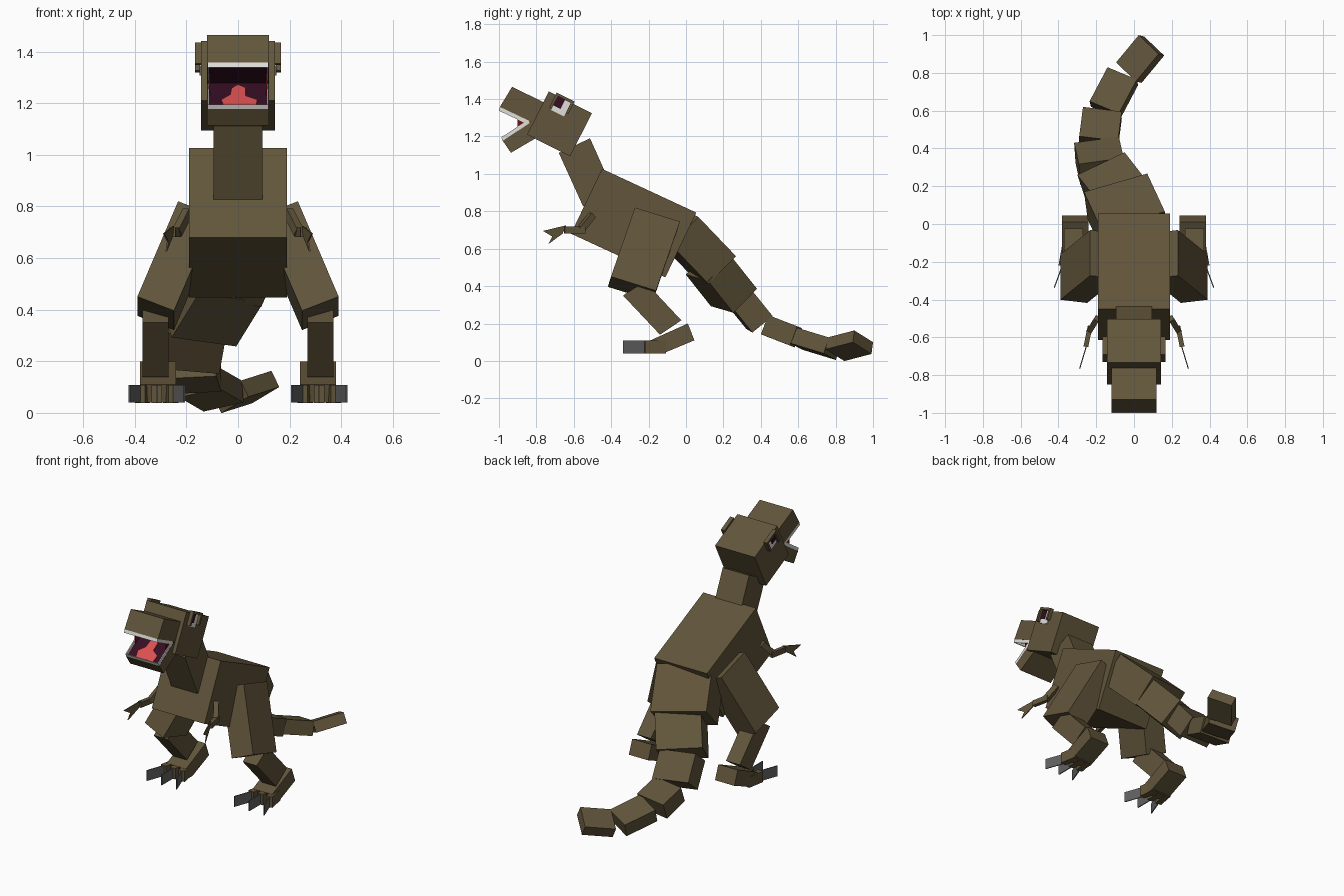
import bpy, bmesh, math
from mathutils import Vector as V

if "Cube" in bpy.data.objects:
    bpy.data.objects.remove(bpy.data.objects["Cube"])


def mat(name, r, g, b):
    m = bpy.data.materials.new(name)
    m.diffuse_color = (r, g, b, 1)
    m.use_nodes = True
    m.node_tree.nodes["Principled BSDF"].inputs["Base Color"].default_value = m.diffuse_color
    return m


HIDE = mat("brown hide", 0.12, 0.09, 0.043)
TOOTH = mat("tooth white", 0.75, 0.74, 0.70)
CLAW = mat("claw grey", 0.12, 0.12, 0.12)
MOUTH = mat("mouth purple", 0.035, 0.004, 0.016)
CHEEK = mat("cheek red", 0.16, 0.006, 0.008)
TONGUE = mat("tongue red", 0.72, 0.08, 0.08)


def mesh_object(name, verts, faces, mats, idx=None):
    bm = bmesh.new()
    vs = [bm.verts.new(v) for v in verts]
    for i, f in enumerate(faces):
        face = bm.faces.new([vs[k] for k in f])
        face.material_index = idx.get(i, 0) if idx else 0
    bmesh.ops.recalc_face_normals(bm, faces=bm.faces)
    me = bpy.data.meshes.new(name)
    bm.to_mesh(me)
    bm.free()
    for m in mats:
        me.materials.append(m)
    ob = bpy.data.objects.new(name, me)
    bpy.context.collection.objects.link(ob)
    return ob


def prism(name, yz, x0, x1, m=HIDE, painted=None, paint=None):
    """Side profile in (y, z) extruded from x0 to x1; one edge face may be painted."""
    n = len(yz)
    verts = [(x, y, z) for x in (x0, x1) for y, z in yz]
    faces = [(i, (i + 1) % n, n + (i + 1) % n, n + i) for i in range(n)]
    faces += [tuple(range(n)), tuple(range(n, 2 * n))]
    return mesh_object(name, verts, faces, [m, paint or m], {painted: 1})


def block(name, corner, u, v, w, m=HIDE, s=1):
    """Box from a corner and three edge vectors; s=-1 mirrors it in x."""
    c, u, v, w = V(corner), V(u), V(v), V(w)
    verts = [c, c + u, c + u + v, c + v]
    verts += [p + w for p in verts]
    verts = [(p.x * s, p.y, p.z) for p in verts]
    faces = [(0, 1, 2, 3), (4, 5, 6, 7), (0, 1, 5, 4), (1, 2, 6, 5), (2, 3, 7, 6), (3, 0, 4, 7)]
    return mesh_object(name, verts, faces, [m])


def beam(name, p0, p1, width, height, m=HIDE, s=1):
    """Box running from p0 to p1."""
    p0, p1 = V(p0), V(p1)
    d = p1 - p0
    side = d.cross(V((0, 0, 1))).normalized() * width
    up = side.cross(d).normalized() * height
    return block(name, p0 - side / 2 - up / 2, d, side, up, m, s)


# Body, neck and head
prism("body", [(-0.449, 1.027), (0.055, 0.793), (-0.11, 0.447), (-0.615, 0.68)], -0.19, 0.19)
prism("neck", [(-0.513, 1.19), (-0.68, 1.112), (-0.55, 0.826), (-0.385, 0.903)], -0.095, 0.095)
prism("head", [(-0.733, 1.441), (-0.503, 1.324), (-0.62, 1.094), (-0.85, 1.21)], -0.143, 0.143)

# Snout and lower jaw, with painted inner surfaces
prism("snout", [(-0.93, 1.465), (-0.74, 1.373), (-0.82, 1.275), (-0.995, 1.358)],
      -0.12, 0.12, HIDE, 2, MOUTH)
prism("lower_jaw", [(-0.98, 1.177), (-0.936, 1.113), (-0.77, 1.21), (-0.815, 1.285)],
      -0.12, 0.12, HIDE, 3, MOUTH)

# Tooth strips round both jaws: (front top, rear top, drop)
for name, f, r, dy, dz in (("upper_teeth", (-0.995, 1.358), (-0.845, 1.287), -0.006, -0.02),
                           ("lower_teeth", (-0.98, 1.177), (-0.835, 1.272), -0.008, 0.018)):
    strip = [f, r, (r[0] + dy, r[1] + dz), (f[0] + dy, f[1] + dz)]
    for s in (1, -1):
        prism(name + "_side", strip, s * 0.112, s * 0.119, TOOTH)
    prism(name + "_front", [f, (f[0] + 0.006, f[1]), (f[0] + 0.006 + dy, f[1] + dz),
                            (f[0] + dy, f[1] + dz)], -0.119, 0.119, TOOTH)

# Cheek skin at the mouth corners
for s in (1, -1):
    prism("cheek", [(-0.9, 1.315), (-0.82, 1.278), (-0.9, 1.23)], s * 0.108, s * 0.114, CHEEK)

# Tongue: flat tapered plate lying on the lower jaw, (x, distance along jaw)
outline = [(-0.055, 0.0), (0.07, 0.0), (0.075, 0.25), (0.03, 0.4), (0.03, 0.72),
           (0.0, 0.85), (-0.025, 0.7), (-0.03, 0.45), (-0.065, 0.25)]
a, b = V((0, -0.97, 1.185)), V((0, -0.82, 1.283))
lift = V((0, -0.003, 0.005))
pts = [a.lerp(b, t) + V((x, 0, 0)) for x, t in outline]
n = len(pts)
mesh_object("tongue", pts + [p + lift for p in pts],
            [tuple(range(n)), tuple(range(n, 2 * n))] +
            [(i, (i + 1) % n, n + (i + 1) % n, n + i) for i in range(n)], [TONGUE])


# Eyes: white and pupil plates inside a raised brow frame, in head-aligned axes
def eye_rect(f0, f1, u0, u1):
    return [(-0.665 - 0.891 * f + 0.453 * u, 1.36 + 0.453 * f + 0.891 * u)
            for f, u in ((f0, u0), (f1, u0), (f1, u1), (f0, u1))]


for s in (1, -1):
    prism("eye_white", eye_rect(-0.035, 0.042, -0.042, 0.04), s * 0.14, s * 0.149, TOOTH)
    prism("pupil", eye_rect(0.0, 0.042, -0.015, 0.04), s * 0.145, s * 0.152, MOUTH)
    prism("brow_top", eye_rect(-0.05, 0.057, 0.04, 0.055), s * 0.14, s * 0.166)
    prism("brow_front", eye_rect(0.042, 0.057, -0.035, 0.04), s * 0.14, s * 0.166)
    prism("brow_back", eye_rect(-0.05, -0.035, -0.02, 0.04), s * 0.14, s * 0.166)

# Arms and legs, both sides
for s in (1, -1):
    beam("upper_arm", (0.195, -0.50, 0.78), (0.235, -0.565, 0.70), 0.03, 0.035, HIDE, s)
    beam("forearm", (0.232, -0.54, 0.70), (0.255, -0.65, 0.70), 0.025, 0.035, HIDE, s)
    hand = prism("hand", [(-0.64, 0.725), (-0.765, 0.695), (-0.715, 0.665), (-0.735, 0.625),
                          (-0.66, 0.68)], s * 0.247, s * 0.253)
    for v in hand.data.vertices:  # splay outward toward the claws
        v.co.x += s * (-0.64 - v.co.y) * 0.3
    block("thigh", (0.232, -0.273, 0.82), (0.158, -0.128, -0.369), (0, 0.241, -0.075),
          (-0.142, -0.017, -0.055), HIDE, s)
    prism("shin", [(-0.337, 0.35), (-0.22, 0.425), (-0.025, 0.217), (-0.139, 0.14)],
          s * 0.27, s * 0.37)
    prism("foot", [(-0.19, 0.11), (0.01, 0.2), (0.045, 0.11), (-0.123, 0.04), (-0.17, 0.04)],
          s * 0.24, s * 0.38)
    for k in (-1, 0, 1):
        x = 0.315 + 0.045 * k
        tip = (x + 0.02 * k, -0.222, 0.074)
        beam("toe", (x, -0.11, 0.074), tip, 0.04, 0.07, HIDE, s)
        beam("toe_claw", tip, (x + 0.062 * k, -0.337, 0.074), 0.006, 0.068, CLAW, s)

# Tail: six boxes, each from its upper right start, upper right end, upper left end, height
tail = [((0.163, 0.066, 0.77), (0.07, 0.267, 0.56), (-0.265, 0.17, 0.61), 0.21),
        ((0.055, 0.245, 0.555), (-0.05, 0.38, 0.385), (-0.30, 0.26, 0.42), 0.185),
        ((-0.055, 0.35, 0.38), (-0.08, 0.463, 0.24), (-0.317, 0.43, 0.26), 0.14),
        ((-0.085, 0.44, 0.245), (-0.065, 0.595, 0.185), (-0.27, 0.62, 0.175), 0.11),
        ((-0.08, 0.585, 0.18), (0.015, 0.765, 0.125), (-0.14, 0.83, 0.09), 0.09),
        ((0.01, 0.755, 0.125), (0.13, 0.90, 0.163), (0.025, 1.0, 0.10), 0.07)]
for i, (start, end, left, h) in enumerate(tail):
    along, across = V(end) - V(start), V(left) - V(end)
    down = across.cross(along).normalized() * h
    block("tail_%d" % (i + 1), start, along, across, down)
